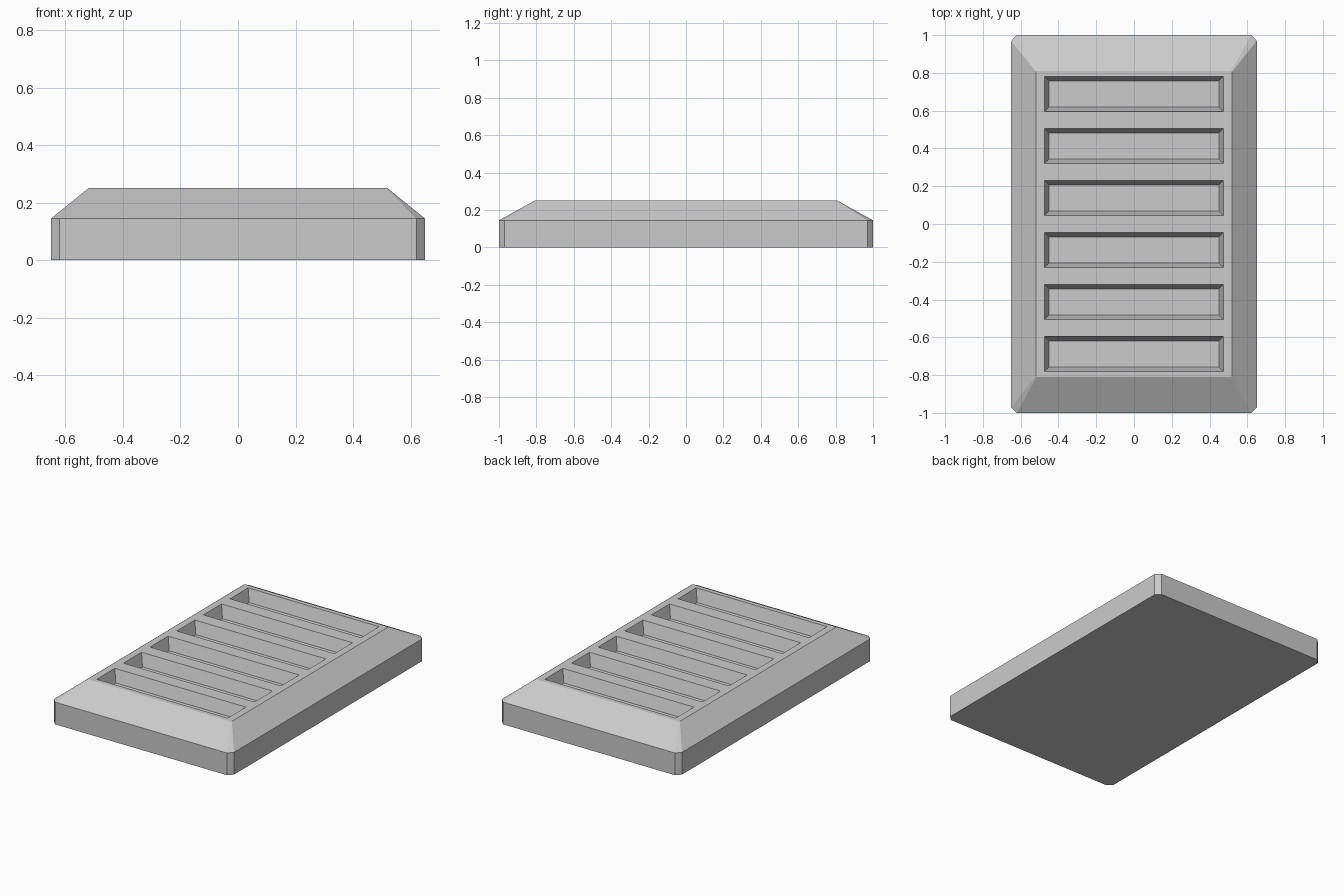
import bpy, bmesh

if "Cube" in bpy.data.objects:
    bpy.data.objects.remove(bpy.data.objects["Cube"])


def loop(bm, hx, hy, z, cut=0.0, cy=0.0):
    """Rectangular ring of vertices, with optional clipped corners."""
    pts = []
    for sx, sy in ((1, 1), (-1, 1), (-1, -1), (1, -1)):
        if cut:
            pair = [(sx * hx, sy * (hy - cut)), (sx * (hx - cut), sy * hy)]
            pts += pair if sx * sy > 0 else pair[::-1]
        else:
            pts.append((sx * hx, sy * hy))
    return [bm.verts.new((x, y + cy, z)) for x, y in pts]


def stack(bm, rings):
    """Skin equal-sized rings and cap both ends."""
    bm.faces.new(rings[0][::-1])
    bm.faces.new(rings[-1])
    for a, b in zip(rings, rings[1:]):
        n = len(a)
        for i in range(n):
            j = (i + 1) % n
            bm.faces.new((a[i], a[j], b[j], b[i]))


def make(name, bm):
    bmesh.ops.recalc_face_normals(bm, faces=bm.faces[:])
    me = bpy.data.meshes.new(name)
    bm.to_mesh(me)
    bm.free()
    ob = bpy.data.objects.new(name, me)
    bpy.context.collection.objects.link(ob)
    return ob


# Body: clipped-corner slab with sloping shoulders up to a flat top
bm = bmesh.new()
stack(bm, [loop(bm, 0.65, 1.0, 0.0, 0.03),
           loop(bm, 0.65, 1.0, 0.145, 0.03),
           loop(bm, 0.52, 0.81, 0.25, 0.004)])
body = make("vent_body", bm)

# Six tapered slots, cut from the top
TOP, DEPTH, TAPER, OVER = 0.25, 0.08, 0.024, 0.04
grow = TAPER * OVER / DEPTH
bm = bmesh.new()
for i in range(6):
    cy = (i - 2.5) * 0.275
    stack(bm, [loop(bm, 0.473 - TAPER, 0.093 - TAPER, TOP - DEPTH, 0, cy),
               loop(bm, 0.473 + grow, 0.093 + grow, TOP + OVER, 0, cy)])
cutter = make("slot_cutter", bm)
cutter.hide_render = True

mod = body.modifiers.new("slots", 'BOOLEAN')
mod.operation = 'DIFFERENCE'
mod.solver = 'EXACT'
mod.object = cutter
bpy.context.view_layer.objects.active = body
body.select_set(True)
bpy.ops.object.modifier_apply(modifier=mod.name)
bpy.data.objects.remove(cutter)
